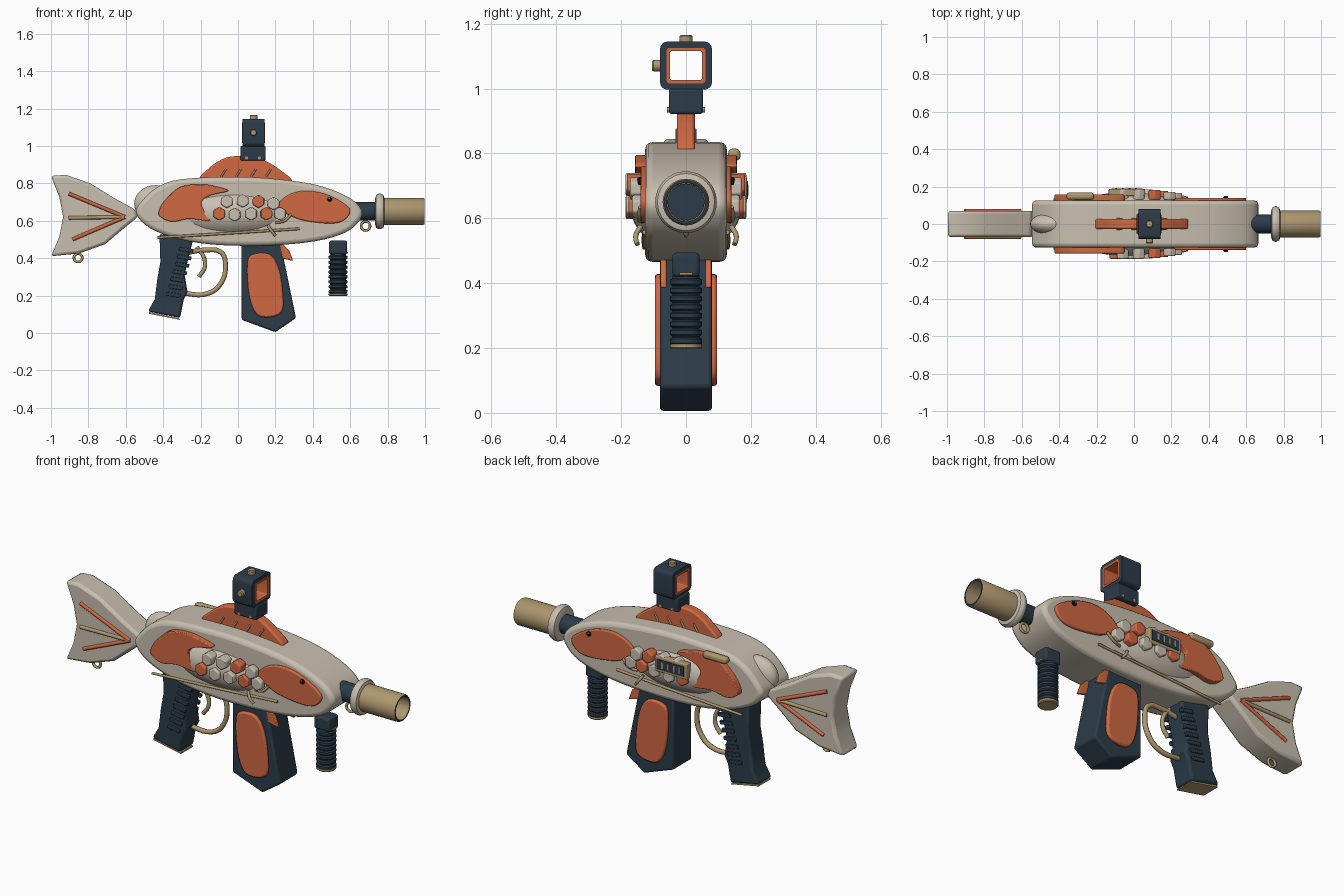
import bpy, bmesh, math
from mathutils import Vector, Matrix

if "Cube" in bpy.data.objects:
    bpy.data.objects.remove(bpy.data.objects["Cube"])


def material(name, rgb):
    m = bpy.data.materials.new(name)
    m.diffuse_color = (*rgb, 1)
    m.use_nodes = True
    m.node_tree.nodes["Principled BSDF"].inputs["Base Color"].default_value = m.diffuse_color
    return m


CREAM = material("cream", (0.58, 0.52, 0.43))
ORANGE = material("orange", (0.63, 0.14, 0.055))
NAVY = material("navy", (0.025, 0.045, 0.065))
BRASS = material("brass", (0.42, 0.31, 0.16))
BLACK = material("black", (0.008, 0.008, 0.01))


def finish(bm, name, mats, bevel=0.0, segs=2):
    bmesh.ops.recalc_face_normals(bm, faces=bm.faces)
    me = bpy.data.meshes.new(name)
    bm.to_mesh(me)
    bm.free()
    ob = bpy.data.objects.new(name, me)
    bpy.context.collection.objects.link(ob)
    for m in mats if isinstance(mats, (list, tuple)) else [mats]:
        me.materials.append(m)
    bpy.context.view_layer.objects.active = ob
    ob.select_set(True)
    bpy.ops.object.shade_smooth_by_angle(angle=math.radians(35))
    ob.select_set(False)
    if bevel:
        b = ob.modifiers.new("bevel", 'BEVEL')
        b.width, b.segments, b.limit_method = bevel, segs, 'ANGLE'
        b.angle_limit = math.radians(40)
    return ob


def smooth_loop(pts, n=4):
    """Closed Catmull-Rom curve through the points."""
    out, c = [], len(pts)
    for i in range(c):
        a, b, d, e = (Vector(pts[(i + k) % c]) for k in (-1, 0, 1, 2))
        for s in range(n):
            t = s / n
            out.append(0.5 * (2 * b + (d - a) * t + (2 * a - 5 * b + 4 * d - e) * t * t
                              + (3 * b - a - 3 * d + e) * t ** 3))
    return out


def prism(name, pts, y0, y1, mat, bevel=0.0, segs=2):
    """Extrude an (x, z) outline along y."""
    bm = bmesh.new()
    f = bm.faces.new([bm.verts.new((p[0], y0, p[1])) for p in pts])
    r = bmesh.ops.extrude_face_region(bm, geom=[f])
    bmesh.ops.translate(bm, vec=(0, y1 - y0, 0),
                        verts=[v for v in r['geom'] if isinstance(v, bmesh.types.BMVert)])
    return finish(bm, name, mat, bevel, segs)


def sides(name, pts, y0, y1, mat, bevel=0.0):
    for s, tag in ((-1, "right"), (1, "left")):
        prism(f"{name}_{tag}", pts, s * y0, s * y1, mat, bevel)


def box(name, lo, hi, mat, bevel=0.0):
    return prism(name, [(lo[0], lo[2]), (hi[0], lo[2]), (hi[0], hi[2]), (lo[0], hi[2])],
                 lo[1], hi[1], mat, bevel, 3)


def lathe(name, prof, mats, origin, axis, rule=None, n=32):
    """Revolve (radius, height) points about an axis."""
    bm = bmesh.new()
    rings = [[bm.verts.new((r * math.cos(2 * math.pi * k / n), r * math.sin(2 * math.pi * k / n), h))
              for k in range(n)] for r, h in prof]
    for i, (a, b) in enumerate(zip(rings, rings[1:])):
        for k in range(n):
            f = bm.faces.new((a[k], a[(k + 1) % n], b[(k + 1) % n], b[k]))
            f.material_index = rule(i) if rule else 0
    last = rule(len(prof) - 2) if rule else 0
    bm.faces.new(rings[0])
    bm.faces.new(rings[-1]).material_index = last
    rot = Vector((0, 0, 1)).rotation_difference(Vector(axis)).to_matrix().to_4x4()
    bm.transform(Matrix.Translation(origin) @ rot)
    return finish(bm, name, mats)


def tube(name, pts, r, mat, cyclic=False):
    cu = bpy.data.curves.new(name, 'CURVE')
    cu.dimensions, cu.bevel_depth, cu.bevel_resolution = '3D', r, 2
    cu.use_fill_caps, cu.resolution_u = True, 6
    sp = cu.splines.new('BEZIER')
    sp.bezier_points.add(len(pts) - 1)
    for bp, p in zip(sp.bezier_points, pts):
        bp.co = p
        bp.handle_left_type = bp.handle_right_type = 'AUTO'
    sp.use_cyclic_u = cyclic
    cu.materials.append(mat)
    ob = bpy.data.objects.new(name, cu)
    bpy.context.collection.objects.link(ob)


def ellipsoid(name, c, r, mat):
    bm = bmesh.new()
    bmesh.ops.create_uvsphere(bm, u_segments=32, v_segments=16, radius=1)
    bm.transform(Matrix.Translation(c) @ Matrix.Diagonal((*r, 1)))
    finish(bm, name, mat)


def ring(name, x, z, r):
    tube(name, [(x + r * math.cos(a * math.pi / 4), 0, z + r * math.sin(a * math.pi / 4))
                for a in range(8)], 0.007, BRASS, True)


# Main body and tail
prism("body", smooth_loop([
    (-.545, .64), (-.51, .71), (-.43, .78), (-.3, .822), (0, .835), (.28, .815), (.46, .78), (.6, .72),
    (.662, .655), (.645, .595), (.57, .535), (.41, .49), (.17, .468), (-.1, .47), (-.31, .50),
    (-.47, .56)]), -.126, .126, CREAM, .022, 3)
ellipsoid("belly_bulge", (-.03, 0, .64), (.37, .172, .145), CREAM)
ellipsoid("tail_joint", (-.44, 0, .69), (.115, .06, .1), CREAM)
prism("tail", [
    (-1, .84), (-.92, .845), (-.79, .80), (-.66, .72), (-.55, .66), (-.535, .62), (-.61, .56),
    (-.71, .475), (-.85, .425), (-1, .41), (-.955, .515), (-.935, .62), (-.955, .725)],
    -.07, .07, CREAM, .015)

# Back fin with slits
prism("back_fin", smooth_loop([(-.2, .81), (-.15, .885), (-.07, .935), (.01, .945), (.12, .93),
                               (.22, .875), (.285, .80), (.04, .78)]), -.027, .027, ORANGE, .008)
for i in range(4):
    x = -.09 + i * .08
    for s in (-1, 1):
        tube("fin_slit", [(x, s * .027, .835), (x + .025, s * .027, .875)], .005, BRASS)

# Painted side plates
sides("head_plate", smooth_loop([
    (.21, .675), (.265, .735), (.355, .76), (.46, .745), (.555, .70), (.6, .655), (.57, .605),
    (.5, .585), (.355, .6), (.275, .63)]), .11, .14, ORANGE, .006)
sides("rear_plate", smooth_loop([
    (-.42, .66), (-.39, .71), (-.31, .78), (-.2, .795), (-.125, .785), (-.05, .76), (-.15, .735),
    (-.195, .70), (-.18, .65), (-.15, .6), (-.26, .61), (-.355, .595), (-.42, .625)]),
    .11, .157, ORANGE, .006)

# Details repeated on both sides
SCALES = [(-.06, .703, 0), (.025, .706, 0), (.11, .703, 1), (.19, .692, 0), (-.1, .637, 1),
          (-.018, .632, 0), (.07, .637, 0), (.152, .637, 1), (.225, .637, 0)]
for s in (-1, 1):
    for x, z, o in SCALES:
        hexa = [(x + .036 * math.sin(k * math.pi / 3), z + .036 * math.cos(k * math.pi / 3))
                for k in range(6)]
        prism("scale", hexa, s * .13, s * (.186 - .3 * max(0, x - .06) ** 1.5), (CREAM, ORANGE)[o], .006)
    tube("side_rail", [(-.43, s * .128, .51), (-.05, s * .13, .533), (.33, s * .128, .557)], .007, BRASS)
    for z, zx, m in ((.745, -.905, ORANGE), (.615, -.905, BRASS), (.5, -.885, ORANGE)):
        tube("tail_ray", [(-.605, s * .071, .62), (zx, s * .071, z)], .01, m)
    tube("gill", [(.2, s * .135, .59), (.25, s * .145, .60), (.285, s * .14, .635)], .007, BRASS)
    tube("gill_hook", [(.16, s * .14, .575), (.18, s * .155, .545), (.2, s * .15, .52)], .008, BRASS)
    lathe("eye", [(.013, 0), (.013, .01), (.008, .014)], BLACK, (.49, s * .135, .715), (0, s, 0), n=16)
    lathe("eye_glint", [(.005, 0), (.004, .003)], CREAM, (.487, s * .148, .721), (0, s, 0), n=12)

# Left side display and bolt handle
box("display_frame", (-.135, .15, .645), (.06, .188, .73), BRASS, .006)
box("display_panel", (-.12, .18, .66), (.045, .191, .715), NAVY)
for i in range(4):
    box("display_bar", (-.1 + i * .035, .185, .67), (-.09 + i * .035, .193, .705), BRASS)
box("bolt_handle", (-.36, .13, .778), (-.215, .168, .815), BRASS, .014)

# Barrel and muzzle along x
AX = (1, 0, 0)
lathe("neck", [(.05, 0), (.05, .14)], NAVY, (.62, 0, .65), AX)
lathe("muzzle", [(.066, 0), (.072, .006), (.072, .25), (.068, .258), (.06, .258), (.058, .12)],
      [BRASS, NAVY], (.74, 0, .65), AX, lambda i: 1 if i == 3 else 0)
lathe("muzzle_floor", [(.057, 0), (.057, .004)], NAVY, (.861, 0, .65), AX)
lathe("collar", [(.07, 0), (.088, .006), (.095, .02), (.095, .03), (.088, .044), (.07, .05)], CREAM,
      (.733, 0, .65), AX)
ring("front_sling_ring", .682, .572, .024)
ring("tail_sling_ring", -.855, .402, .022)

# Sight with open window
BX = (.024, .142)
box("sight_base", (.013, -.053, .922), (.147, .053, 1.0), NAVY, .008)


def rounded(h, z, r):
    return [(sx * (h[0] - r) + r * math.cos(a), z + sz * (h[1] - r) + r * math.sin(a))
            for sx, sz, q in ((1, 1, 0), (-1, 1, 1), (-1, -1, 2), (1, -1, 3))
            for a in [(q + k / 4) * math.pi / 2 for k in range(5)]]


def window_frame(name, outer, inner, x0, x1, mat):
    bm = bmesh.new()
    loops = [[bm.verts.new((x, p[0], p[1])) for p in pts]
             for x, pts in ((x0, outer), (x1, outer), (x1, inner), (x0, inner))]
    n = len(outer)
    for a, b in zip(loops, loops[1:] + loops[:1]):
        for k in range(n):
            bm.faces.new((a[k], a[(k + 1) % n], b[(k + 1) % n], b[k]))
    finish(bm, name, mat)


window_frame("sight_housing", rounded((.08, .074), 1.071, .022), rounded((.058, .053), 1.071, .01), *BX, NAVY)
window_frame("sight_rim", rounded((.06, .055), 1.071, .01), rounded((.049, .045), 1.071, .006),
             .021, .145, ORANGE)
lathe("sight_top_knob", [(.02, 0), (.02, .022), (.016, .026)], BRASS, (.083, 0, 1.14), (0, 0, 1), n=12)
lathe("sight_side_knob", [(.018, 0), (.018, .022), (.014, .027)], BRASS, (.083, -.078, 1.071), (0, -1, 0), n=12)
for x in (.045, .115):
    lathe("sight_pin", [(.009, 0), (.009, .116)], BRASS, (x, -.058, .935), (0, 1, 0), n=12)

# Pistol grip with ridges and base plate
prism("grip", [(-.42, .53), (-.24, .50), (-.27, .38), (-.285, .31), (-.27, .22), (-.29, .18), (-.31, .08),
               (-.482, .115), (-.445, .18), (-.432, .285), (-.415, .38)], -.06, .06, NAVY, .012)
prism("grip_base", [(-.475, .112), (-.312, .078), (-.31, .07), (-.477, .103)], -.052, .052, BRASS)
for i in range(7):
    x, z = -.385 + .0115 * i, .2 + .04 * i
    sides("grip_ridge", [(x, z), (x + .075, z - .012), (x + .08, z + .008), (x + .005, z + .02)],
          .05, .067, NAVY, .003)

# Trigger and guard
tube("trigger_guard", [(-.27, 0, .43), (-.18, 0, .443), (-.09, 0, .43), (-.067, 0, .365), (-.095, 0, .26),
                       (-.165, 0, .21), (-.3, 0, .212)], .013, BRASS)
tube("trigger", [(-.22, 0, .46), (-.183, 0, .405), (-.178, 0, .35), (-.21, 0, .3)], .011, BRASS)

# Magazine, its side plates and the belly fins
prism("magazine", [(.02, .49), (.225, .49), (.31, .08), (.2, .004), (.02, .07)], -.08, .08, NAVY, .01)
sides("magazine_plate", smooth_loop([
    (.05, .37), (.08, .42), (.17, .42), (.22, .34), (.24, .21), (.235, .115), (.17, .085), (.1, .1),
    (.06, .2)]), .07, .096, ORANGE, .008)
sides("belly_fin", [(.15, .49), (.235, .48), (.275, .44), (.295, .385), (.25, .395), (.2, .41)],
      .06, .078, ORANGE, .004)

# Ribbed foregrip
box("foregrip_mount", (.487, -.042, .42), (.583, .042, .494), NAVY, .012)
prof = [(.044, .21)]
for i in range(8):
    z = .212 + i * .026
    prof += [(.05, z + .004), (.05, z + .016), (.042, z + .02), (.042, z + .024)]
lathe("foregrip", prof + [(.04, .43)], NAVY, (.535, 0, 0), (0, 0, 1), n=24)
lathe("foregrip_base", [(.046, .198), (.05, .202), (.05, .212)], BRASS, (.535, 0, 0), (0, 0, 1), n=24)
box("foregrip_clip", (.57, -.02, .425), (.588, .02, .433), BRASS)
